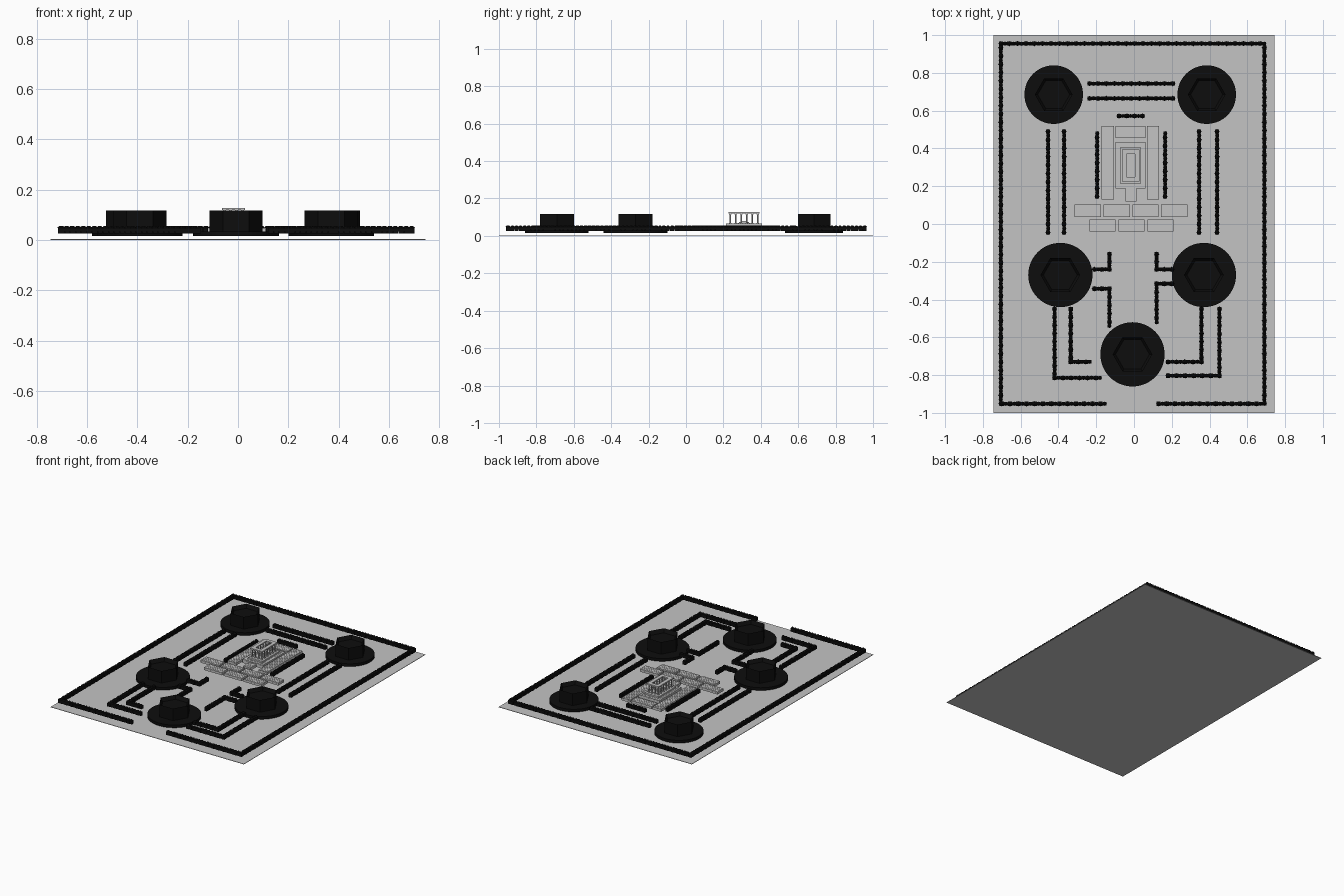
import bpy
import bmesh
import math
from mathutils import Matrix, Vector

cube = bpy.data.objects.get("Cube")
if cube:
    bpy.data.objects.remove(cube)


def material(name, value):
    mat = bpy.data.materials.new(name)
    mat.use_nodes = True
    colour = (value, value, value, 1)
    mat.diffuse_color = colour
    mat.node_tree.nodes["Principled BSDF"].inputs["Base Color"].default_value = colour
    return mat


GREY = material("stone grey", 0.55)
BLACK = material("near black", 0.004)


def finish(name, bm, mat):
    bmesh.ops.recalc_face_normals(bm, faces=bm.faces)
    mesh = bpy.data.meshes.new(name)
    bm.to_mesh(mesh)
    bm.free()
    mesh.materials.append(mat)
    obj = bpy.data.objects.new(name, mesh)
    bpy.context.collection.objects.link(obj)
    return obj


def box(bm, x0, x1, y0, y1, z0, z1):
    centre = Vector((x0 + x1, y0 + y1, z0 + z1)) / 2
    size = Matrix.Diagonal((x1 - x0, y1 - y0, z1 - z0, 1))
    bmesh.ops.create_cube(bm, size=1, matrix=Matrix.Translation(centre) @ size)


def prism(bm, x, y, radius, z0, z1, sides, top=None):
    return bmesh.ops.create_cone(
        bm, cap_ends=True, segments=sides, radius1=radius,
        radius2=radius if top is None else top, depth=z1 - z0,
        matrix=Matrix.Translation((x, y, (z0 + z1) / 2)))


# Ground sheet
bm = bmesh.new()
box(bm, -0.745, 0.745, -1, 1, 0, 0.003)
finish("ground", bm, GREY)


# Picket fences: a rail with evenly spaced pointed pickets
def fence(name, x0, y0, x1, y1):
    bm = bmesh.new()
    a, b = Vector((x0, y0)), Vector((x1, y1))
    h = 0.008
    box(bm, min(x0, x1) - h, max(x0, x1) + h, min(y0, y1) - h, max(y0, y1) + h, 0.033, 0.047)
    count = max(2, round((b - a).length / 0.022))
    for i in range(count + 1):
        p = a.lerp(b, i / count)
        w = 0.011 if i % 2 == 0 else 0.009
        box(bm, p.x - w, p.x + w, p.y - w, p.y + w, 0.025, 0.048)
        prism(bm, p.x, p.y, w * 1.3, 0.048, 0.056, 4, 0.004)
    finish(name, bm, BLACK)


outer = [(-0.705, -0.95, -0.705, 0.955), (0.69, -0.95, 0.69, 0.955),
         (-0.705, 0.955, 0.69, 0.955), (-0.7, -0.952, -0.155, -0.952),
         (0.13, -0.952, 0.67, -0.952)]
for i, run in enumerate(outer):
    fence(f"boundary_fence_{i + 1}", *run)

# Straight path fences
for i, x in enumerate((-0.455, -0.37, 0.345, 0.44)):
    fence(f"side_path_fence_{i + 1}", x, -0.045, x, 0.49)
for i, y in enumerate((0.665, 0.743)):
    fence(f"back_path_fence_{i + 1}", -0.235, y, 0.205, y)
for i, x in enumerate((-0.195, 0.165)):
    fence(f"court_side_fence_{i + 1}", x, 0.145, x, 0.48)
fence("court_back_fence", -0.08, 0.572, 0.045, 0.572)

# Angled path fences, each drawn as a short path of corners
paths = [
    [(-0.13, -0.16), (-0.13, -0.24), (-0.21, -0.24)],
    [(-0.21, -0.343), (-0.13, -0.343), (-0.13, -0.54)],
    [(0.12, -0.16), (0.12, -0.24), (0.2, -0.24)],
    [(0.2, -0.316), (0.12, -0.316), (0.12, -0.52)],
    [(-0.42, -0.45), (-0.42, -0.815), (-0.18, -0.815)],
    [(-0.335, -0.45), (-0.335, -0.73), (-0.235, -0.73)],
    [(0.357, -0.45), (0.357, -0.73), (0.18, -0.73)],
    [(0.452, -0.45), (0.452, -0.803), (0.18, -0.803)],
]
for i, path in enumerate(paths):
    for j in range(len(path) - 1):
        fence(f"corner_path_fence_{i + 1}_{j + 1}", *path[j], *path[j + 1])


# Round plinths with hexagonal huts
def hut(name, x, y, radius, hut_radius, top):
    bm = bmesh.new()
    prism(bm, x, y, radius, 0.015, 0.034, 64)
    finish(name + "_plinth", bm, BLACK)
    bm = bmesh.new()
    prism(bm, x, y, hut_radius, 0.034, top, 6)
    # Recessed roof inside the wall
    bm.faces.ensure_lookup_table()
    cap = max(bm.faces, key=lambda f: f.calc_center_median().z)
    bmesh.ops.inset_region(bm, faces=[cap], thickness=0.015)
    bmesh.ops.translate(bm, verts=cap.verts, vec=(0, 0, -0.025))
    obj = finish(name + "_hut", bm, BLACK)
    # Hexagon points lie along the x axis
    turn = Matrix.Translation((x, y, 0)) @ Matrix.Rotation(math.radians(30), 4, "Z")
    obj.data.transform(turn @ Matrix.Translation((-x, -y, 0)))


hut("front_right", -0.39, -0.27, 0.17, 0.105, 0.118)
hut("front_left", 0.37, -0.27, 0.17, 0.105, 0.118)
hut("front_centre", -0.008, -0.69, 0.17, 0.105, 0.118)
hut("back_right", -0.425, 0.685, 0.155, 0.1, 0.118)
hut("back_left", 0.385, 0.685, 0.155, 0.1, 0.118)


# Slatted decks
def deck(name, x0, x1, y0, y1, slats, along_x=True):
    bm = bmesh.new()
    box(bm, x0, x1, y0, y1, 0.03, 0.042)
    for i in range(slats):
        lo, hi = (i + 0.06) / slats, (i + 0.94) / slats
        if along_x:
            box(bm, x0, x1, y0 + (y1 - y0) * lo, y0 + (y1 - y0) * hi, 0.042, 0.048)
        else:
            box(bm, x0 + (x1 - x0) * lo, x0 + (x1 - x0) * hi, y0, y1, 0.042, 0.048)
    finish(name, bm, GREY)


for i in range(4):
    x = -0.315 + i * 0.153
    deck(f"back_row_deck_{i + 1}", x, x + 0.14, 0.038, 0.103, 5)
for i in range(3):
    x = -0.235 + i * 0.153
    deck(f"front_row_deck_{i + 1}", x, x + 0.138, -0.04, 0.025, 5)
deck("court_right_deck", -0.172, -0.107, 0.13, 0.52, 5, False)
deck("court_left_deck", 0.068, 0.133, 0.13, 0.52, 5, False)
deck("court_back_deck", -0.098, 0.06, 0.455, 0.52, 5)
deck("entry_steps", -0.045, 0.012, 0.12, 0.19, 6)

# Tiled pavilion floor
bm = bmesh.new()
CX, CY = -0.018, 0.31
box(bm, CX - 0.08, CX + 0.08, CY - 0.123, CY + 0.123, 0.03, 0.05)
for i in range(8):
    for j in range(14):
        x, y = CX - 0.08 + i * 0.02, CY - 0.123 + j * 0.0176
        box(bm, x + 0.0007, x + 0.0193, y + 0.0007, y + 0.0169, 0.05, 0.055)
box(bm, CX - 0.055, CX + 0.055, CY - 0.095, CY + 0.095, 0.055, 0.065)
finish("pavilion_floor", bm, GREY)

# Columns around the pavilion edge
bm = bmesh.new()
for i in range(4):
    for j in range(6):
        if i in (0, 3) or j in (0, 5):
            x, y = CX - 0.036 + i * 0.024, CY - 0.073 + j * 0.0292
            prism(bm, x, y, 0.004, 0.065, 0.12, 8)
            box(bm, x - 0.006, x + 0.006, y - 0.006, y + 0.006, 0.065, 0.07)
            box(bm, x - 0.006, x + 0.006, y - 0.006, y + 0.006, 0.115, 0.12)
finish("pavilion_columns", bm, GREY)

# Open roof frame
bm = bmesh.new()
for s in (-1, 1):
    x, y = CX + s * 0.034, CY + s * 0.072
    box(bm, x - 0.012, x + 0.012, CY - 0.084, CY + 0.084, 0.12, 0.128)
    box(bm, CX - 0.022, CX + 0.022, y - 0.012, y + 0.012, 0.12, 0.128)
finish("pavilion_roof_frame", bm, GREY)

# Altar in the middle of the pavilion
bm = bmesh.new()
for i in range(3):
    w, d = 0.02 - i * 0.005, 0.034 - i * 0.008
    box(bm, CX - w, CX + w, CY - d, CY + d, 0.065 + i * 0.005, 0.07 + i * 0.005)
finish("pavilion_altar", bm, GREY)
